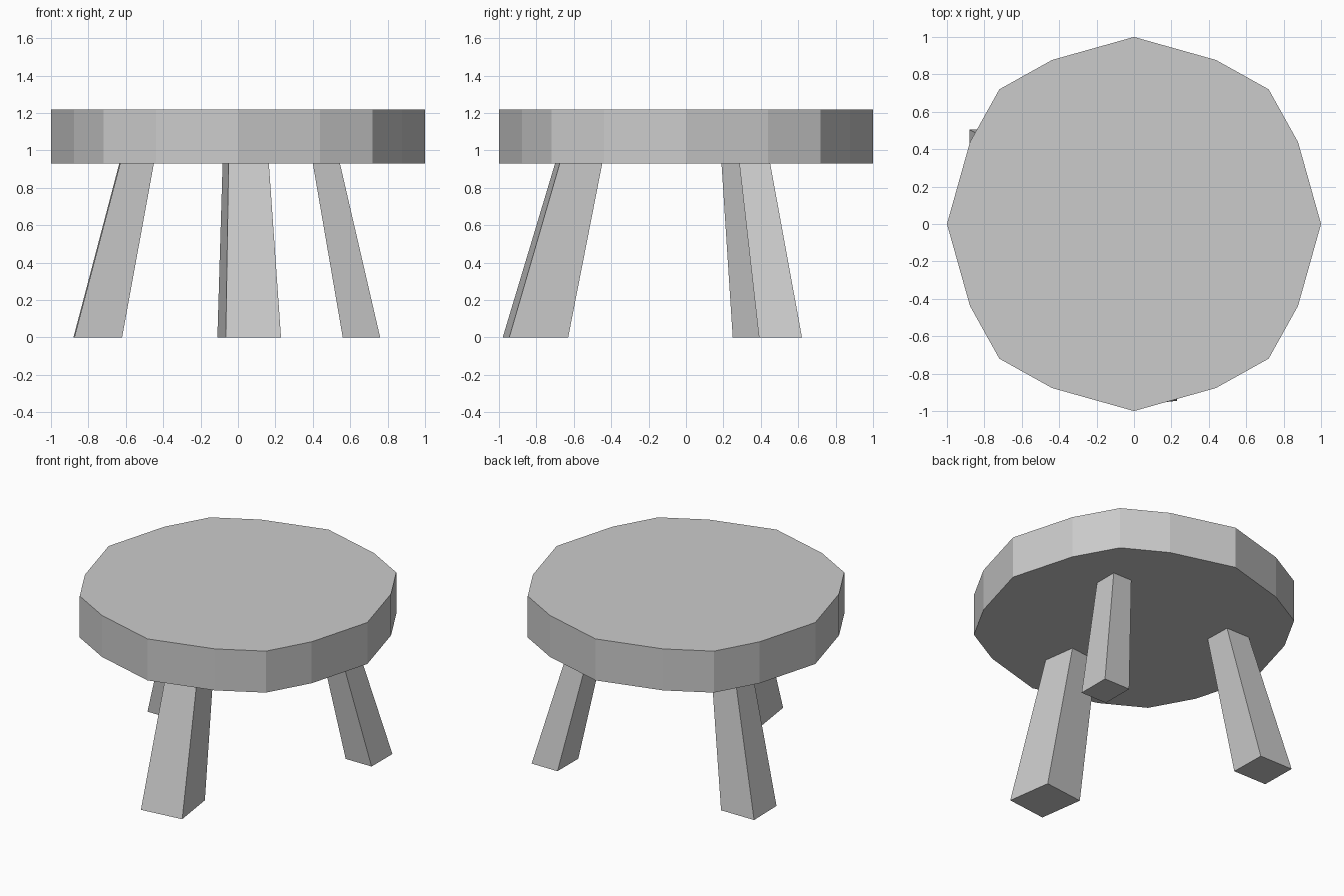
import bpy, bmesh
from mathutils import Vector

if "Cube" in bpy.data.objects:
    bpy.data.objects.remove(bpy.data.objects["Cube"])

SEAT_BOTTOM, SEAT_TOP = 0.93, 1.22


def prism(name, lower, upper):
    """Closed solid between two matching counter-clockwise rings."""
    bm = bmesh.new()
    lo = [bm.verts.new(p) for p in lower]
    hi = [bm.verts.new(p) for p in upper]
    n = len(lo)
    bm.faces.new(lo[::-1])
    bm.faces.new(hi)
    for i in range(n):
        j = (i + 1) % n
        bm.faces.new((lo[i], lo[j], hi[j], hi[i]))
    mesh = bpy.data.meshes.new(name)
    bm.to_mesh(mesh)
    bm.free()
    obj = bpy.data.objects.new(name, mesh)
    bpy.context.collection.objects.link(obj)
    return obj


def leg(name, foot, foot_x, foot_y, head, head_x, head_y):
    """Tapered splayed leg: front-left corner and two side vectors at each end."""
    def ring(corner, u, v):
        c, u, v = Vector(corner), Vector(u), Vector(v)
        return [c, c + u, c + u + v, c + v]
    low = [p.to_3d() for p in ring(foot, foot_x, foot_y)]
    high = [Vector((p.x, p.y, SEAT_BOTTOM)) for p in ring(head, head_x, head_y)]
    # Run the leg slightly into the seat
    high = [a.lerp(b, 1.015) for a, b in zip(low, high)]
    return prism(name, low, high)


# Seat: sixteen-sided slab, one quarter outline turned four times
outline = []
quarter = [(1.0, 0.0), (0.877, 0.438), (0.72, 0.72), (0.438, 0.877)]
for turn in range(4):
    outline += quarter
    quarter = [(-y, x) for x, y in quarter]
prism("seat",
      [(x, y, SEAT_BOTTOM) for x, y in outline],
      [(x, y, SEAT_TOP) for x, y in outline])

# Three splayed legs
leg("front_leg", (-0.065, -0.98), (0.295, 0.035), (-0.045, 0.315),
    (-0.05, -0.70), (0.215, 0.025), (-0.032, 0.227))
leg("back_left_leg", (-0.875, 0.25), (0.255, 0.0), (-0.005, 0.255),
    (-0.63, 0.19), (0.18, 0.0), (-0.005, 0.185))
leg("back_right_leg", (0.56, 0.39), (0.20, 0.0), (0.0, 0.23),
    (0.40, 0.285), (0.145, 0.0), (0.0, 0.165))
